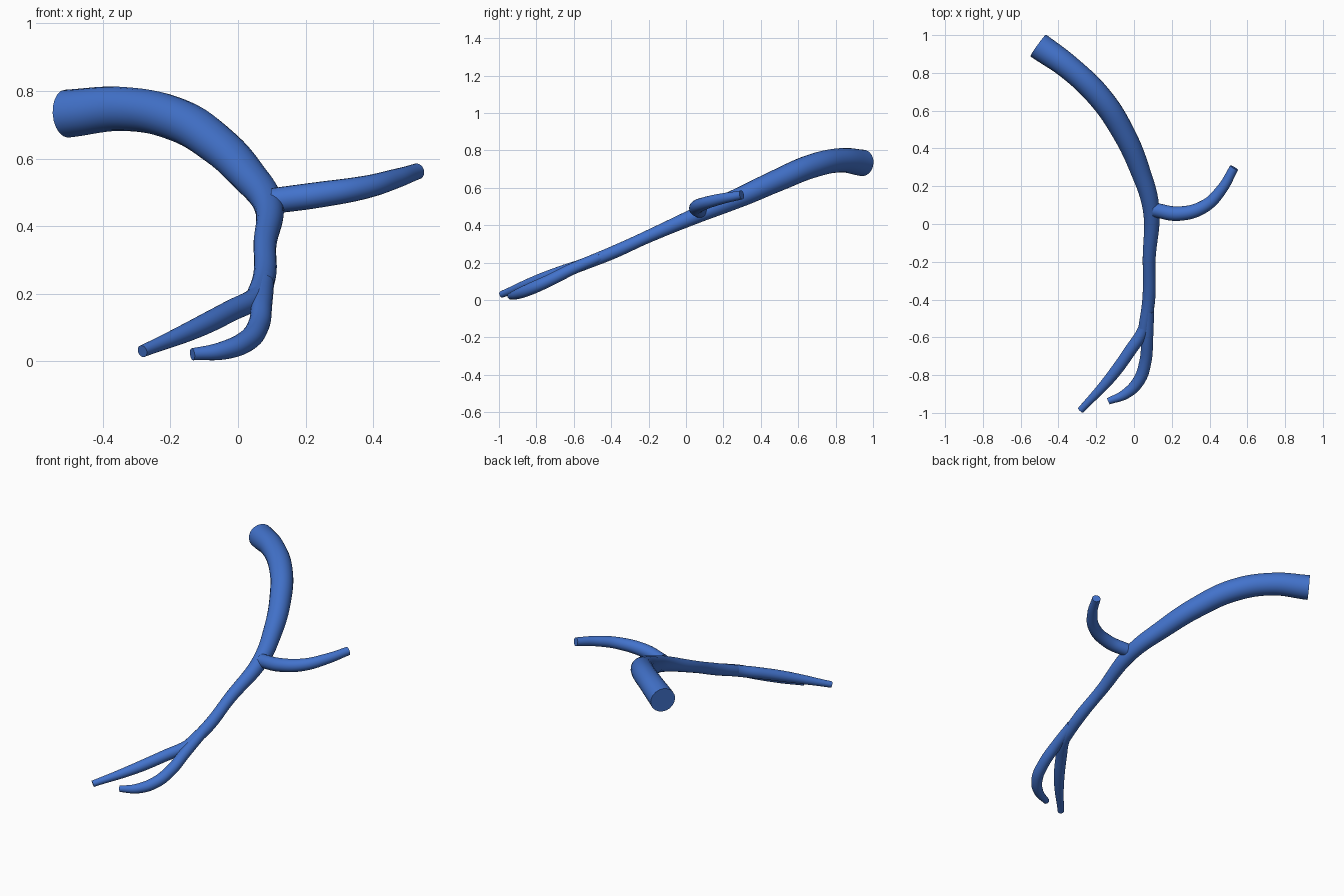
import bpy
import math

cube = bpy.data.objects.get("Cube")
if cube:
    bpy.data.objects.remove(cube, do_unlink=True)

blue = bpy.data.materials.new("vessel blue")
blue.use_nodes = True
blue.diffuse_color = (0.055, 0.17, 0.6, 1)
blue.node_tree.nodes["Principled BSDF"].inputs["Base Color"].default_value = blue.diffuse_color


def tube(name, points):
    """Smooth capped tube through points of (x, y, z, radius)."""
    curve = bpy.data.curves.new(name, "CURVE")
    curve.dimensions = "3D"
    curve.twist_mode = "MINIMUM"
    curve.bevel_depth = 1
    curve.bevel_resolution = 8
    curve.resolution_u = 10
    curve.use_fill_caps = True
    spline = curve.splines.new("BEZIER")
    spline.radius_interpolation = "CARDINAL"
    spline.bezier_points.add(len(points) - 1)
    for knot, (x, y, z, r) in zip(spline.bezier_points, points):
        knot.co = (x, y, z)
        knot.radius = r
        knot.handle_left_type = knot.handle_right_type = "AUTO"
    curve.materials.append(blue)
    obj = bpy.data.objects.new(name, curve)
    bpy.context.collection.objects.link(obj)
    bpy.ops.object.select_all(action="DESELECT")
    obj.select_set(True)
    bpy.context.view_layer.objects.active = obj
    bpy.ops.object.convert(target="MESH")
    bpy.ops.object.shade_smooth_by_angle(angle=math.radians(40))


# Main trunk, arching down from the wide rear end to the fork
tube("trunk", [
    (-0.507, 0.945, 0.733, 0.071), (-0.34, 0.825, 0.747, 0.065),
    (-0.18, 0.67, 0.715, 0.064), (-0.06, 0.49, 0.64, 0.06),
    (0.03, 0.29, 0.55, 0.053), (0.09, 0.08, 0.463, 0.044),
    (0.08, -0.19, 0.345, 0.034), (0.078, -0.40, 0.25, 0.034),
    (0.055, -0.55, 0.19, 0.032)])

# Side branch curving to the left and back
tube("side_branch", [
    (0.105, 0.075, 0.475, 0.038), (0.24, 0.055, 0.493, 0.038),
    (0.375, 0.095, 0.515, 0.034), (0.465, 0.185, 0.54, 0.029),
    (0.53, 0.298, 0.562, 0.024)])

# Two front branches leaving the fork
tube("long_front_branch", [
    (0.078, -0.43, 0.24, 0.031), (0.055, -0.55, 0.19, 0.032),
    (-0.02, -0.67, 0.15, 0.032), (-0.13, -0.82, 0.095, 0.029),
    (-0.283, -0.986, 0.03, 0.018)])
tube("short_front_branch", [
    (0.078, -0.46, 0.23, 0.029), (0.07, -0.61, 0.165, 0.031),
    (0.06, -0.73, 0.105, 0.032), (0.025, -0.83, 0.06, 0.032),
    (-0.045, -0.9, 0.032, 0.027), (-0.135, -0.938, 0.021, 0.018)])
